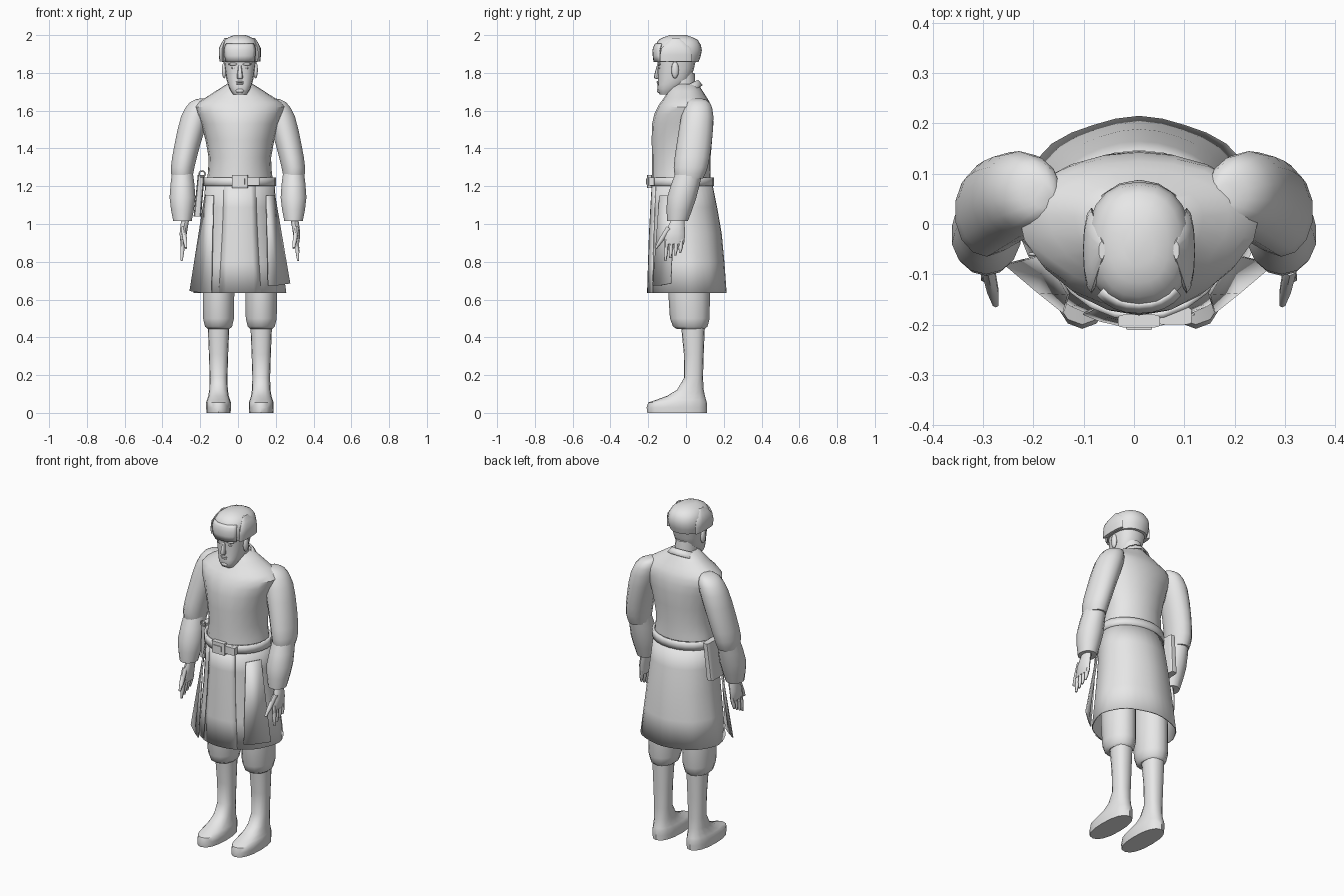
import bpy, bmesh, math
from mathutils import Vector

old = bpy.data.objects.get("Cube")
if old:
    bpy.data.objects.remove(old, do_unlink=True)

grey = bpy.data.materials.new("plain_grey")
grey.use_nodes = True
grey.diffuse_color = (.8, .8, .8, 1)
grey.node_tree.nodes["Principled BSDF"].inputs["Base Color"].default_value = grey.diffuse_color

MID = .01  # centre line of the figure
SIDES = (("right", -1), ("left", 1))


def finish(name, bm, angle=40, thick=0):
    """Turn a bmesh into a smooth shaded object."""
    bmesh.ops.recalc_face_normals(bm, faces=bm.faces)
    mesh = bpy.data.meshes.new(name)
    bm.to_mesh(mesh)
    bm.free()
    ob = bpy.data.objects.new(name, mesh)
    bpy.context.collection.objects.link(ob)
    mesh.materials.append(grey)
    if thick:
        mod = ob.modifiers.new("thickness", "SOLIDIFY")
        mod.thickness = thick
        mod.offset = 0
    bpy.ops.object.select_all(action="DESELECT")
    ob.select_set(True)
    bpy.context.view_layer.objects.active = ob
    bpy.ops.object.shade_smooth_by_angle(angle=math.radians(angle))


def skin(bm, rings, closed=True):
    """Join neighbouring rings of vertices with quads."""
    for low, high in zip(rings, rings[1:]):
        for k in range(len(low) if closed else len(low) - 1):
            j = (k + 1) % len(low)
            bm.faces.new((low[k], low[j], high[j], high[k]))


def ring(z, half, front, back, x=0):
    """One level cross-section of a loft."""
    return Vector((z, half, front, back, x))


def smooth_path(keys, steps):
    """Pass a smooth curve through the key sections."""
    path = []
    for i in range(len(keys) - 1):
        a, b = keys[i], keys[i + 1]
        start = (b - keys[i - 1]) / 2 if i else b - a
        end = (keys[i + 2] - a) / 2 if i + 2 < len(keys) else b - a
        for k in range(steps):
            t = k / steps
            bend = t * (1 - t)
            ease = t * t * (3 - 2 * t)
            path.append(a.lerp(b, ease) + start * bend * (1 - t) - end * bend * t)
    return path + [keys[-1]]


def loft(name, keys, x=0, side=1, n=16, power=2, mid=.5, arc=None, steps=2,
         caps=True, thick=0, grow=0, tilt=0, fold=0):
    """Skin level sections into a shell; an arc keeps only a patch around the front."""
    bm = bmesh.new()
    rings = []
    path = smooth_path(keys, steps)
    for i, (z, half, front, back, shift) in enumerate(path):
        cy = front + (back - front) * mid
        verts = []
        for k in range(n + 1 if arc else n):
            a = math.radians(arc) * (2 * k / n - 1) if arc else math.tau * k / n
            c, s = (math.copysign(abs(v) ** (2 / power), v) for v in (math.sin(a), -math.cos(a)))
            wave = 1 + fold * i / len(path) * math.cos(a * 8)
            reach = (cy - front if s < 0 else back - cy) + grow
            y = cy + s * reach * wave
            across = x + shift + c * (half + grow) * wave
            verts.append(bm.verts.new((MID + side * across, y, z + tilt * y)))
        rings.append(verts)
    skin(bm, rings, closed=not arc)
    if caps and not arc:
        bm.faces.new(rings[0])
        bm.faces.new(rings[-1])
    finish(name, bm, thick=thick)


def slab(name, x, front, back, low, high, half):
    """Upright block with rounded corners."""
    loft(name, [ring(z, half, front, back) for z in (low, high)], x=x, power=6, steps=1)


def blob(name, x, y, z, size, side=1):
    """Small squashed ball for facial features."""
    bm = bmesh.new()
    bmesh.ops.create_uvsphere(bm, u_segments=10, v_segments=6, radius=1)
    bmesh.ops.scale(bm, vec=Vector(size), verts=bm.verts)
    bmesh.ops.translate(bm, vec=(MID + side * x, y, z), verts=bm.verts)
    finish(name, bm, angle=80)


def finger(name, base, tip, radius, n=6):
    """Tapered digit from the palm to its tip."""
    bm = bmesh.new()
    base, tip = Vector(base), Vector(tip)
    across = Vector((1, 0, 0))
    ahead = (tip - base).cross(across).normalized()
    rings = []
    for t, r in ((0, radius), (.6, radius * .85), (1, radius * .45)):
        turns = [math.tau * k / n for k in range(n)]
        rings.append([bm.verts.new(base.lerp(tip, t) + r * (ahead * math.cos(a) + across * math.sin(a)))
                      for a in turns])
    skin(bm, rings)
    bm.faces.new(rings[0])
    bm.faces.new(rings[-1])
    finish(name, bm, angle=60)


def flap(name, side, hem):
    """Loose thin coat front panel flaring out at the hip."""
    bm = bmesh.new()
    corners = ((.185, -.06, 1.15), (.265, -.08, hem), (.2, -.135, hem - .01),
               (.15, -.175, hem - .01), (.14, -.14, 1.15))
    bm.faces.new([bm.verts.new((MID + side * x, y, z)) for x, y, z in corners])
    bmesh.ops.triangulate(bm, faces=bm.faces)
    finish(name, bm, thick=.006)


# Coat body with sloping shoulders and a standing collar
body = [ring(z=1.2, half=.18, front=-.18, back=.13),
        ring(z=1.35, half=.165, front=-.18, back=.13),
        ring(z=1.53, half=.205, front=-.18, back=.145),
        ring(z=1.62, half=.24, front=-.15, back=.135),
        ring(z=1.67, half=.18, front=-.115, back=.11),
        ring(z=1.74, half=.07, front=-.075, back=.065)]
loft("coat_body", body, mid=.6, n=20)
loft("collar", [ring(z=1.69, half=.1, front=-.11, back=.085),
                ring(z=1.73, half=.073, front=-.095, back=.062)],
     tilt=.5, caps=False, thick=.008)

# Coat skirt, open at the hem, with front panel and loose side flaps
skirt = [ring(z=1.22, half=.18, front=-.175, back=.135),
         ring(z=.95, half=.2, front=-.19, back=.185),
         ring(z=.635, half=.24, front=-.2, back=.21)]
loft("coat_skirt", skirt, mid=.55, n=32, caps=False, thick=.006, fold=.015)
loft("front_panel", skirt, mid=.55, arc=27, n=6, grow=.003, thick=.006)
for name, s in SIDES:
    flap(name + "_side_flap", s, hem=.665 + s * .02)

# Belt with buckle
loft("belt", [ring(z=z, half=.185, front=-.185, back=.14) for z in (1.2, 1.247)],
     mid=.55, n=24, caps=False, thick=.014)
slab("buckle", x=0, front=-.206, back=-.18, low=1.19, high=1.26, half=.042)
slab("buckle_plate", x=0, front=-.211, back=-.2, low=1.21, high=1.24, half=.026)
slab("belt_tip", x=.07, front=-.2, back=-.165, low=1.203, high=1.247, half=.035)

# Hip pouch with a hanging ring
loft("hip_pouch", [ring(z=1.04, half=.02, front=-.03, back=.09, x=.02),
                   ring(z=1.26, half=.018, front=-.05, back=.1)], x=.205, side=-1, power=5)
bpy.ops.mesh.primitive_torus_add(major_radius=.016, minor_radius=.004, major_segments=12,
                                 minor_segments=6, location=(-.19, -.06, 1.265),
                                 rotation=(math.pi / 2, 0, 0))
bpy.context.object.name = "pouch_ring"
bpy.context.object.data.materials.append(grey)
bpy.ops.object.shade_smooth()

# Section keys for the paired limbs
sleeve = [ring(z=1.24, half=.055, front=-.055, back=.09, x=.295),
          ring(z=1.3, half=.064, front=-.065, back=.115, x=.293),
          ring(z=1.42, half=.07, front=-.05, back=.135, x=.268),
          ring(z=1.57, half=.075, front=-.025, back=.145, x=.228),
          ring(z=1.645, half=.055, front=0, back=.125, x=.2),
          ring(z=1.665, half=.02, front=.03, back=.08, x=.18)]
cuff = [ring(z=1.015, half=.05, front=-.1, back=.01),
        ring(z=1.14, half=.07, front=-.1, back=.055),
        ring(z=1.285, half=.055, front=-.05, back=.09)]
palm = [ring(z=.895, half=.014, front=-.115, back=-.01),
        ring(z=.95, half=.02, front=-.11, back=-.005),
        ring(z=1.03, half=.022, front=-.075, back=-.01, x=-.012)]
breeches = [ring(z=.445, half=.06, front=-.05, back=.1),
            ring(z=.5, half=.084, front=-.085, back=.125),
            ring(z=.8, half=.084, front=-.1, back=.125)]
boot = [ring(z=0, half=.064, front=-.205, back=.11),
        ring(z=.055, half=.066, front=-.2, back=.11),
        ring(z=.09, half=.054, front=-.1, back=.1),
        ring(z=.185, half=.047, front=-.01, back=.09),
        ring(z=.46, half=.057, front=-.026, back=.1)]
ear_flap = [ring(z=1.86, half=.014, front=-.138, back=.032),
            ring(z=1.93, half=.017, front=-.13, back=.025),
            ring(z=1.985, half=.006, front=-.07, back=-.035, x=-.02)]

# Arms, hands, legs, ear flaps and paired features
for name, s in SIDES:
    loft(name + "_sleeve", sleeve, x=-s * MID, side=s, n=14)
    loft(name + "_cuff", cuff, x=.294 - s * MID, side=s, n=14)
    loft(name + "_palm", palm, x=.3, side=s, n=10)
    wrist = MID + s * .3
    for i, digit in enumerate(("index", "middle", "ring", "little")):
        y = -.1 + i * .026
        finger(f"{name}_{digit}_finger", (wrist, y, .92), (wrist + s * .008, y - .01, .805 + i * .014), .013)
    finger(name + "_thumb", (wrist, -.09, .98), (wrist - s * .015, -.16, .872), .015)
    loft(name + "_breeches", breeches, x=.113, side=s, n=14)
    loft(name + "_boot", boot, x=.113, side=s, power=2.3)
    loft(name + "_ear_flap", ear_flap, x=.094, side=s, n=12)
    blob(name + "_eye", .033, -.138, 1.826, (.015, .009, .006), s)
    blob(name + "_brow", .036, -.143, 1.846, (.028, .01, .007), s)
    blob(name + "_ear", .083, -.058, 1.815, (.013, .02, .045), s)

# Neck, head and face
loft("neck", [ring(z=1.66, half=.065, front=-.085, back=.055),
              ring(z=1.8, half=.06, front=-.1, back=.046)], n=12)
loft("head", [ring(z=1.685, half=.035, front=-.138, back=-.075),
              ring(z=1.715, half=.054, front=-.15, back=-.035),
              ring(z=1.77, half=.072, front=-.148, back=.025),
              ring(z=1.88, half=.088, front=-.152, back=.055)], power=2.5)
loft("nose", [ring(z=1.768, half=.012, front=-.16, back=-.14),
              ring(z=1.779, half=.016, front=-.17, back=-.14),
              ring(z=1.84, half=.008, front=-.154, back=-.14)], n=8)
blob("upper_lip", 0, -.147, 1.752, (.022, .009, .005))
blob("lower_lip", 0, -.146, 1.742, (.02, .009, .005))
blob("chin", 0, -.138, 1.706, (.025, .016, .014))

# Fur cap with a raised front flap
cap = [ring(z=1.858, half=.094, front=-.162, back=.067),
       ring(z=1.92, half=.104, front=-.168, back=.084),
       ring(z=1.975, half=.083, front=-.145, back=.062),
       ring(z=2, half=.03, front=-.085, back=0)]
loft("cap", cap, n=20, power=2.3)
loft("cap_front_flap", [cap[0], cap[1], cap[1].lerp(cap[2], .6)], arc=45, n=8, power=2.3,
     grow=.005, thick=.01)
